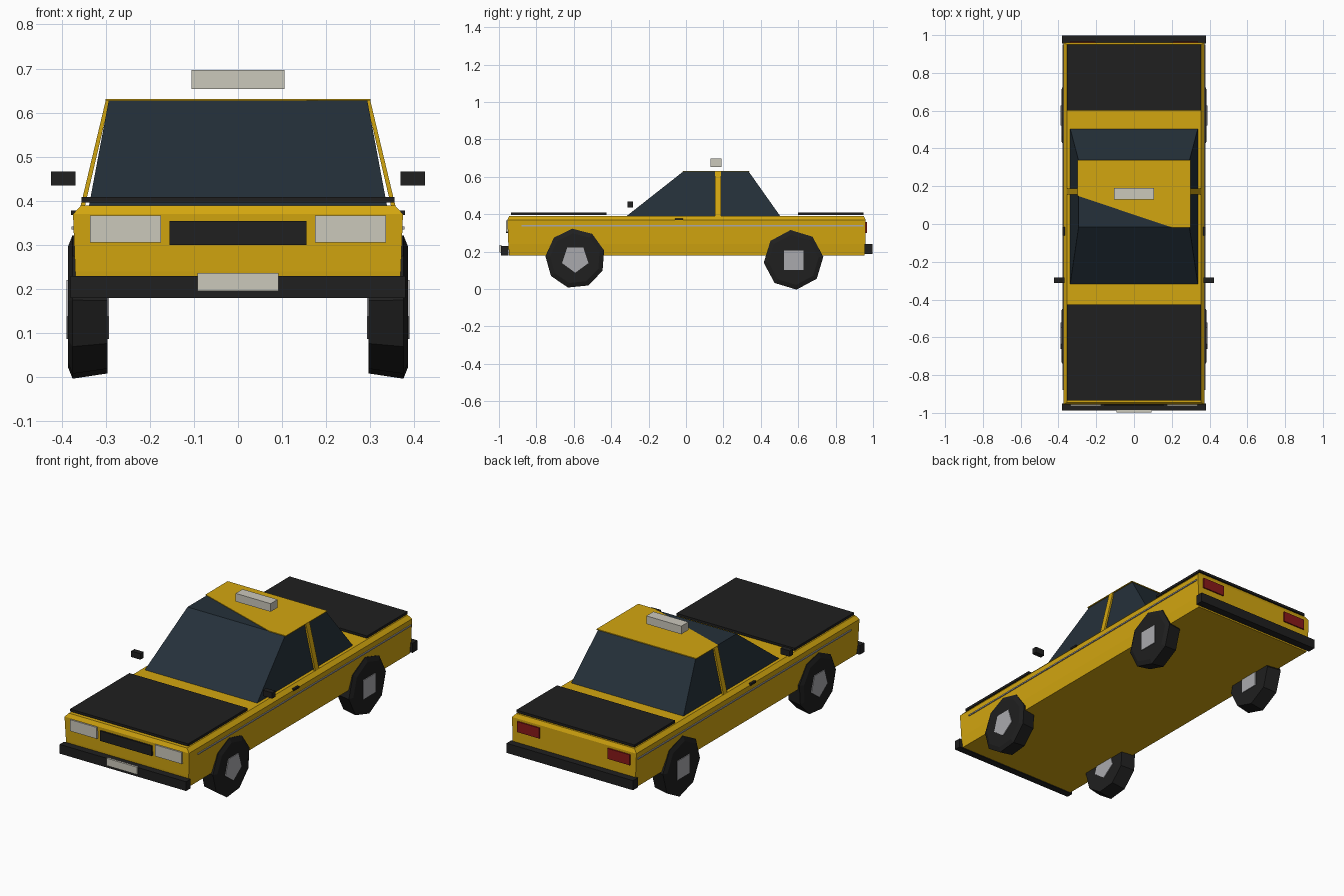
import bpy, bmesh, math

if "Cube" in bpy.data.objects:
    bpy.data.objects.remove(bpy.data.objects["Cube"])


def material(name, r, g, b):
    m = bpy.data.materials.new(name)
    m.diffuse_color = (r, g, b, 1)
    m.use_nodes = True
    m.node_tree.nodes["Principled BSDF"].inputs["Base Color"].default_value = m.diffuse_color
    return m


YELLOW = material("yellow paint", 0.65, 0.38, 0.005)
BLACK = material("black trim", 0.014, 0.014, 0.014)
GLASS = material("dark glass", 0.018, 0.03, 0.042)
LAMP = material("pale lamp", 0.6, 0.58, 0.5)
STEEL = material("steel", 0.4, 0.4, 0.42)
RED = material("red lamp", 0.25, 0.01, 0.01)


def loft(name, rings, mat, closed=True):
    """Skin a list of equal-length point rings, capping both ends."""
    bm = bmesh.new()
    vs = [[bm.verts.new(p) for p in ring] for ring in rings]
    n = len(vs[0])
    for a, b in zip(vs, vs[1:]):
        for i in range(n):
            j = (i + 1) % n
            bm.faces.new((a[i], a[j], b[j], b[i]))
    bm.faces.new(vs[0])
    if len(vs) > 1:
        bm.faces.new(vs[-1])
    bmesh.ops.recalc_face_normals(bm, faces=bm.faces[:])
    me = bpy.data.meshes.new(name)
    bm.to_mesh(me)
    bm.free()
    me.materials.append(mat)
    ob = bpy.data.objects.new(name, me)
    bpy.context.collection.objects.link(ob)
    return ob


def rect(x0, x1, y0, y1, z):
    return [(x0, y0, z), (x1, y0, z), (x1, y1, z), (x0, y1, z)]


def box(name, x, y, z, mat):
    return loft(name, [rect(*x, *y, z[0]), rect(*x, *y, z[1])], mat)


def pair(name, x, y, z, mat):
    box(name + "_right", x, y, z, mat)
    box(name + "_left", (-x[1], -x[0]), y, z, mat)


def disc_stack(name, sections, y, z, sides, start, mat):
    """Faceted solid of revolution along x; sections are (x, radius)."""
    angles = [start + 2 * math.pi * i / sides for i in range(sides)]
    rings = [[(x, y + r * math.cos(a), z + r * math.sin(a)) for a in angles]
             for x, r in sections]
    loft(name, rings, mat)


# Body with chamfered shoulders
loft("body", [rect(-w, w, y0, y1, z) for w, y0, y1, z in (
    (0.363, -0.945, 0.955, 0.18), (0.369, -0.95, 0.96, 0.24),
    (0.374, -0.955, 0.96, 0.37), (0.355, -0.945, 0.95, 0.39))], YELLOW)

# Glass cabin, roof skin with cut corner, and centre pillars
loft("cabin_glass", [rect(-0.338, 0.338, -0.32, 0.505, 0.388),
                     rect(-0.293, 0.293, -0.015, 0.335, 0.628)], GLASS)
roof = [(-0.3, 0.34), (0.3, 0.34), (0.3, -0.018), (0.2, -0.018), (-0.3, 0.15)]
loft("roof", [[(x, y, z) for x, y in roof] for z in (0.627, 0.631)], YELLOW)
for side, s in (("right", 1), ("left", -1)):
    loft("pillar_" + side, [rect(s * 0.347, s * 0.357, 0.155, 0.187, 0.388),
                            rect(s * 0.291, s * 0.3, 0.155, 0.187, 0.627)], YELLOW)

# Bonnet and boot panels
box("bonnet_panel", (-0.355, 0.355), (-0.935, -0.425), (0.396, 0.409), BLACK)
box("boot_panel", (-0.355, 0.355), (0.6, 0.95), (0.396, 0.409), BLACK)

# Bumpers and number plate
box("front_bumper", (-0.38, 0.38), (-0.988, -0.95), (0.18, 0.23), BLACK)
box("rear_bumper", (-0.38, 0.38), (0.955, 0.998), (0.188, 0.24), BLACK)
box("front_plate", (-0.092, 0.092), (-0.998, -0.986), (0.196, 0.236), LAMP)

# Lamps and grille
pair("headlight", (0.175, 0.335), (-0.963, -0.945), (0.305, 0.367), LAMP)
box("grille", (-0.155, 0.155), (-0.963, -0.945), (0.3, 0.354), BLACK)
pair("tail_light", (0.205, 0.338), (0.95, 0.967), (0.3, 0.357), RED)

# Roof sign
box("roof_sign", (-0.105, 0.105), (0.13, 0.19), (0.653, 0.697), LAMP)

# Mirrors, side trim and door handles
pair("mirror", (0.368, 0.424), (-0.312, -0.284), (0.435, 0.467), BLACK)
pair("side_trim", (0.365, 0.378), (-0.88, 0.95), (0.335, 0.342), STEEL)
pair("door_handle", (0.36, 0.379), (-0.06, -0.015), (0.368, 0.378), BLACK)

# Wheels: faceted tyres with hubs showing on both faces
for end, y, z, sides, hub_sides, hub_start in (
        ("front", -0.592, 0.163, 9, 5, -math.pi / 2),
        ("rear", 0.575, 0.156, 8, 4, math.pi / 4)):
    for side, s in (("right", 1), ("left", -1)):
        disc_stack(f"{end}_{side}_tyre",
                   [(s * 0.296, 0.148), (s * 0.375, 0.16), (s * 0.385, 0.135)],
                   y, z, sides, math.pi / 2 + 0.1, BLACK)
        disc_stack(f"{end}_{side}_hub", [(s * 0.292, 0.074), (s * 0.389, 0.074)],
                   y, z - 0.002, hub_sides, hub_start, STEEL)
